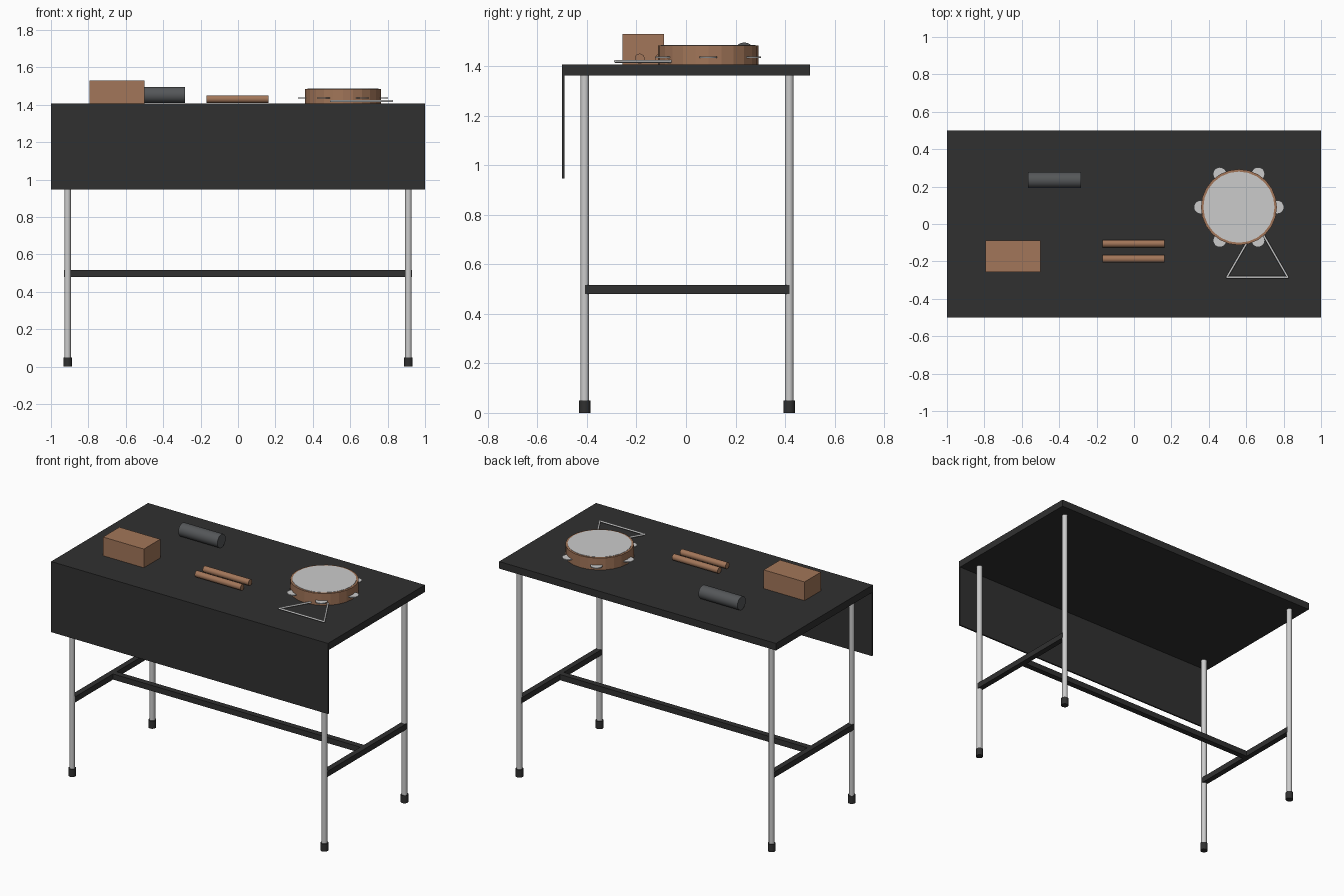
import bpy, math
from mathutils import Vector

if "Cube" in bpy.data.objects:
    bpy.data.objects.remove(bpy.data.objects["Cube"])


def mat(name, r, g, b):
    m = bpy.data.materials.new(name)
    m.diffuse_color = (r, g, b, 1)
    m.use_nodes = True
    m.node_tree.nodes["Principled BSDF"].inputs["Base Color"].default_value = m.diffuse_color
    return m


BLACK = mat("black", 0.03, 0.03, 0.03)
STEEL = mat("steel", 0.60, 0.60, 0.60)
WOOD = mat("wood", 0.36, 0.18, 0.10)
GREY = mat("dark grey", 0.09, 0.095, 0.10)
SKIN = mat("drum skin", 0.60, 0.60, 0.60)


def finish(name, m, smooth=False):
    o = bpy.context.object
    o.name = name
    o.data.materials.append(m)
    if smooth:
        bpy.ops.object.shade_smooth_by_angle(angle=math.radians(40))
    return o


def box(name, lo, hi, m):
    bpy.ops.mesh.primitive_cube_add(size=1, location=[(a + b) / 2 for a, b in zip(lo, hi)])
    o = finish(name, m)
    o.scale = [b - a for a, b in zip(lo, hi)]
    return o


def rod(name, a, b, r, m, sides=24, smooth=True):
    a, b = Vector(a), Vector(b)
    bpy.ops.mesh.primitive_cylinder_add(vertices=sides, radius=r, depth=(b - a).length,
                                        location=(a + b) / 2)
    o = finish(name, m, smooth)
    o.rotation_euler = (b - a).to_track_quat('Z', 'Y').to_euler()
    return o


def lathe(name, profile, center, m, sides, smooth=False):
    """Closed ring swept from an (r, z) profile."""
    n = len(profile)
    verts = [(r * math.cos(2 * math.pi * i / sides), r * math.sin(2 * math.pi * i / sides), z)
             for i in range(sides) for r, z in profile]
    faces = [(i * n + j, (i + 1) % sides * n + j, (i + 1) % sides * n + (j + 1) % n, i * n + (j + 1) % n)
             for i in range(sides) for j in range(n)]
    me = bpy.data.meshes.new(name)
    me.from_pydata(verts, [], faces)
    o = bpy.data.objects.new(name, me)
    bpy.context.collection.objects.link(o)
    bpy.context.view_layer.objects.active = o
    o.location = center
    return finish(name, m)


# Table top and front cloth
TOP = 1.408
box("table_top", (-1, -0.49, 1.362), (1, 0.5, TOP), BLACK)
box("front_cloth", (-1, -0.5, 0.947), (1, -0.49, TOP), BLACK)

# Legs, feet and side braces
for sx, side in ((-1, "left"), (1, "right")):
    x = sx * 0.911
    for y, end in ((-0.409, "front"), (0.417, "back")):
        rod(f"{side}_{end}_leg", (x, y, 0.03), (x, y, 1.37), 0.0175, STEEL)
        rod(f"{side}_{end}_foot", (x, y, 0), (x, y, 0.05), 0.023, BLACK)
    box(f"{side}_brace", (x - 0.018, -0.407, 0.48), (x + 0.018, 0.419, 0.517), BLACK)
box("long_brace", (-0.911, -0.014, 0.48), (0.911, 0.024, 0.517), BLACK)

# Wood block, shaker and claves
box("wood_block", (-0.795, -0.257, TOP), (-0.50, -0.088, 1.53), WOOD)
rod("shaker", (-0.566, 0.235, 1.453), (-0.284, 0.235, 1.453), 0.043, GREY)
for i, y in enumerate((-0.105, -0.187)):
    rod(f"clave_{i + 1}", (-0.168, y, 1.431), (0.162, y, 1.431), 0.02, WOOD)

# Tambourine: hoop, skin and jingles
cx, cy = 0.561, 0.09
lathe("tambourine_hoop", [(0.186, TOP), (0.203, TOP), (0.203, 1.485), (0.186, 1.485)],
      (cx, cy, 0), WOOD, 24)
rod("tambourine_skin", (cx, cy, 1.476), (cx, cy, 1.487), 0.19, SKIN, 24, False)
for i in range(6):
    a = math.radians(60 * i)
    x, y = cx + 0.205 * math.cos(a), cy + 0.205 * math.sin(a)
    rod(f"jingle_{i + 1}", (x, y, 1.433), (x, y, 1.439), 0.036, STEEL, 20)

# Triangle
pts = [(0.497, -0.285, 1.42), (0.822, -0.285, 1.42), (0.66, -0.003, 1.42)]
for i in range(3):
    rod(f"triangle_side_{i + 1}", pts[i], pts[(i + 1) % 3], 0.006, STEEL, 12)
    bpy.ops.mesh.primitive_uv_sphere_add(segments=12, ring_count=6, radius=0.006, location=pts[i])
    finish(f"triangle_corner_{i + 1}", STEEL, True)
